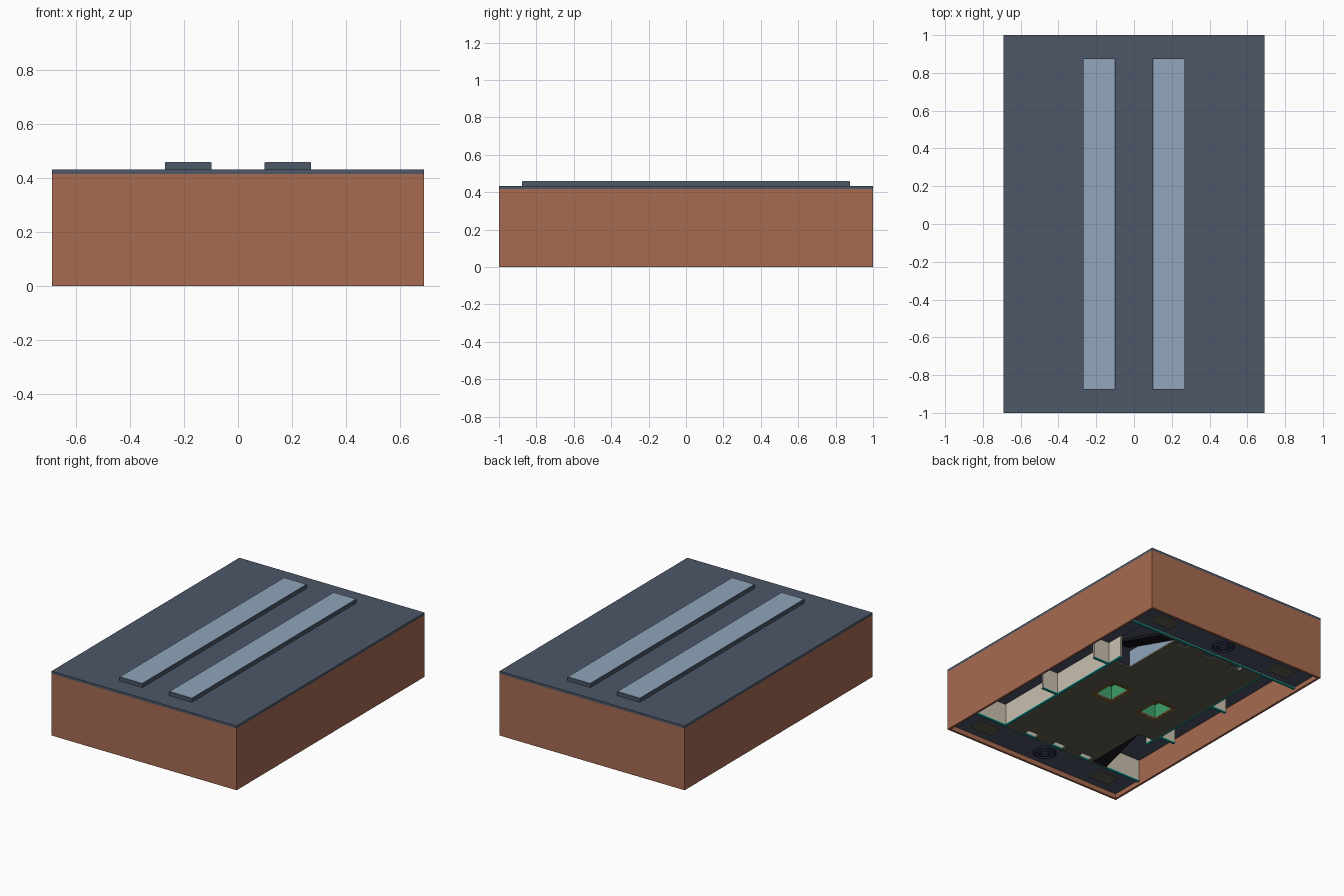
import bpy
import bmesh
from mathutils import Matrix, Vector

if "Cube" in bpy.data.objects:
    bpy.data.objects.remove(bpy.data.objects["Cube"], do_unlink=True)


def material(name, r, g, b):
    """Make a material from display colour values (0 to 255)."""
    colour = [(c / 255) ** 2.2 for c in (r, g, b)] + [1]
    mat = bpy.data.materials.new(name)
    mat.use_nodes = True
    mat.diffuse_color = colour
    mat.node_tree.nodes["Principled BSDF"].inputs["Base Color"].default_value = colour
    return mat


BRICK = material("brick", 166, 106, 82)
SLATE = material("slate", 78, 88, 104)
GLASS = material("glass", 142, 164, 186)
STONE = material("floor_stone", 98, 93, 80)
CREAM = material("cream_plaster", 200, 190, 172)
TEAL = material("teal_trim", 30, 160, 152)
GREEN = material("planter_green", 62, 160, 105)
GOLD = material("gold_trim", 140, 105, 40)
DARK = material("dark_steel", 28, 28, 34)
NAVY = material("navy", 40, 42, 68)


def add_mesh(name, bm, mat):
    mesh = bpy.data.meshes.new(name)
    bm.to_mesh(mesh)
    bm.free()
    obj = bpy.data.objects.new(name, mesh)
    bpy.context.collection.objects.link(obj)
    if mat:
        mesh.materials.append(mat)
    return obj


def box(name, centre, size, mat=None):
    bm = bmesh.new()
    place = Matrix.Translation(Vector(centre)) @ Matrix.Diagonal((*size, 1))
    bmesh.ops.create_cube(bm, size=1, matrix=place)
    return add_mesh(name, bm, mat)


def cut(obj, cutters):
    """Subtract the cutters, then discard them."""
    for cutter in cutters:
        cutter.hide_render = True
        mod = obj.modifiers.new("opening", "BOOLEAN")
        mod.operation = "DIFFERENCE"
        mod.solver = "EXACT"
        mod.object = cutter
    bpy.context.view_layer.objects.active = obj
    for mod in list(obj.modifiers):
        bpy.ops.object.modifier_apply(modifier=mod.name)
    for cutter in cutters:
        bpy.data.objects.remove(cutter, do_unlink=True)


def frame(name, x, y, z, w, d, h, t, mat):
    """Rectangular tube, open above and below."""
    obj = box(name, (x, y, z), (w, d, h), mat)
    cut(obj, [box("cutter", (x, y, z), (w - 2 * t, d - 2 * t, h * 2))])
    return obj


HALF_X, HALF_Y = 0.69, 1.0
WALL_TOP, ROOF_TOP = 0.416, 0.433
FLOOR_Z, GALLERY_Z = 0.025, 0.18
HALL_X, HALL_Y = 0.41, 0.76
STAIR_X, STAIR_Y = 0.35, 0.525

# Outer shell and roof
frame("brick_walls", 0, 0, WALL_TOP / 2, 2 * HALF_X, 2 * HALF_Y, WALL_TOP, 0.015, BRICK)
box("roof", (0, 0, (WALL_TOP + ROOF_TOP) / 2),
    (2 * HALF_X, 2 * HALF_Y, ROOF_TOP - WALL_TOP), SLATE)

# Long skylights: dark kerb with a glass top
for side, s in (("left", 1), ("right", -1)):
    x = s * 0.185
    box(f"skylight_kerb_{side}", (x, 0, 0.445), (0.172, 1.752, 0.026), SLATE)
    box(f"skylight_glass_{side}", (x, 0, 0.457), (0.166, 1.746, 0.006), GLASS)

# Main hall floor with planter openings, stairwells and door notches
floor = box("hall_floor", (0, 0, FLOOR_Z), (2 * HALL_X, 2 * HALL_Y, 0.012), STONE)
cutters = []
for s in (1, -1):
    cutters.append(box("cutter", (s * 0.18, 0, FLOOR_Z), (0.13, 0.17, 0.1)))
    cutters.append(box("cutter", (s * (STAIR_X + 0.01), s * STAIR_Y, FLOOR_Z),
                       (0.14, 0.45, 0.1)))
    for x in (-0.22, 0, 0.22):
        cutters.append(box("cutter", (x, s * HALL_Y, FLOOR_Z), (0.09, 0.1, 0.1)))
cut(floor, cutters)

# Planters in the openings
for side, s in (("left", 1), ("right", -1)):
    frame(f"planter_{side}", s * 0.18, 0, 0.075, 0.15, 0.19, 0.09, 0.01, GREEN)
    frame(f"planter_rim_{side}", s * 0.18, 0, 0.018, 0.16, 0.2, 0.006, 0.014, GOLD)

# Entrance floors with round ornaments and mats
for end, t in (("front", -1), ("back", 1)):
    y = t * 0.872
    box(f"entrance_floor_{end}", (0, y, 0.04), (1.35, 0.224, 0.016), SLATE)
    for i, radius in enumerate((0.065, 0.035)):
        bpy.ops.mesh.primitive_torus_add(
            major_radius=radius, minor_radius=0.009, major_segments=32,
            minor_segments=8, location=(0, y, 0.032))
        ring = bpy.context.object
        ring.name = f"entrance_ring_{end}_{i + 1}"
        ring.data.materials.append(NAVY)
        bpy.ops.object.shade_smooth()
    for s in (1, -1):
        box(f"entrance_mat_{end}", (s * 0.48, y, 0.03), (0.16, 0.1, 0.006), STONE)
    # End wall of the hall
    box(f"hall_end_wall_{end}", (0, t * HALL_Y, 0.1), (1.35, 0.012, 0.15), CREAM)
    box(f"hall_end_trim_{end}", (0, t * HALL_Y, 0.024), (1.35, 0.016, 0.008), TEAL)

# Shop strips: gallery slab, long wall and partitions on both sides
for side, s in (("left", 1), ("right", -1)):
    box(f"gallery_slab_{side}", (s * 0.54, 0, GALLERY_Z), (0.27, 1.97, 0.016), SLATE)
    box(f"shop_wall_{side}", (s * 0.415, -s * 0.19, 0.1), (0.012, 1.12, 0.15), CREAM)
    box(f"shop_trim_{side}", (s * 0.415, -s * 0.19, 0.024), (0.018, 1.12, 0.008), TEAL)
    for y in (-0.25, 0.25):
        box(f"shop_partition_{side}", (s * 0.48, y, 0.1), (0.12, 0.012, 0.15), CREAM)
        box(f"shop_partition_trim_{side}", (s * 0.48, y, 0.024),
            (0.12, 0.016, 0.008), TEAL)

# Escalators at opposite corners, each a sloping solid beside a glass wall
for side, s in (("left", 1), ("right", -1)):
    bm = bmesh.new()
    profile = [(0.75, 0.02), (0.3, GALLERY_Z - 0.02), (0.3, GALLERY_Z), (0.75, 0.04)]
    face = bm.faces.new([bm.verts.new((s * 0.3, s * y, z)) for y, z in profile])
    new = bmesh.ops.extrude_face_region(bm, geom=[face])["geom"]
    bmesh.ops.translate(bm, vec=(s * 0.1, 0, 0),
                        verts=[v for v in new if isinstance(v, bmesh.types.BMVert)])
    bmesh.ops.recalc_face_normals(bm, faces=bm.faces)
    add_mesh(f"escalator_{side}", bm, DARK)
    box(f"stairwell_glass_{side}", (s * 0.285, s * STAIR_Y, 0.08),
        (0.01, 0.45, 0.12), GLASS)
